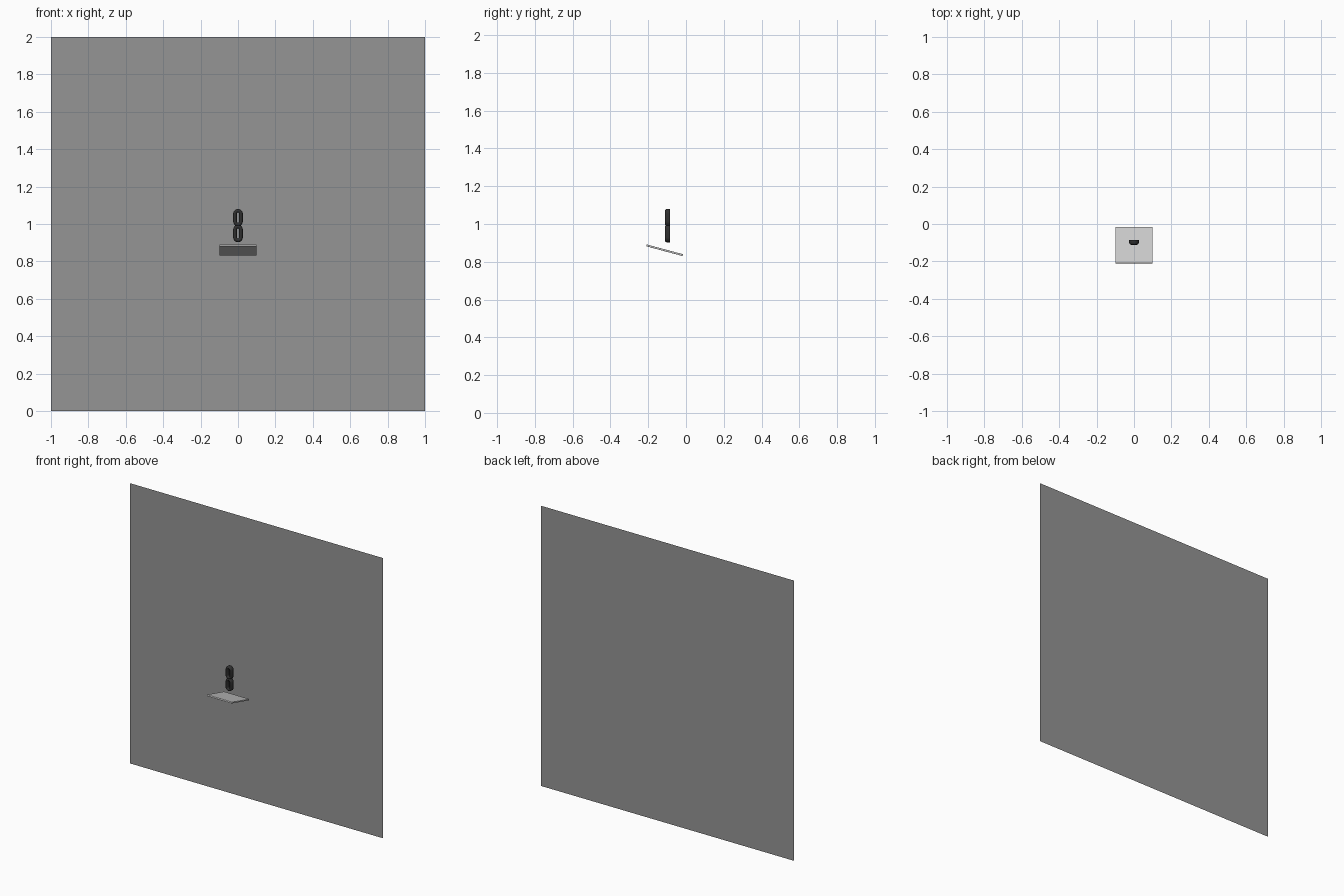
import bpy, bmesh
from math import sin, cos, pi, radians

if "Cube" in bpy.data.objects:
    bpy.data.objects.remove(bpy.data.objects["Cube"])


def colour(ob, name, v):
    mat = bpy.data.materials.new(name)
    mat.diffuse_color = (v, v, v, 1)
    mat.use_nodes = True
    mat.node_tree.nodes["Principled BSDF"].inputs["Base Color"].default_value = mat.diffuse_color
    ob.data.materials.append(mat)


# Zero-thickness backdrop wall
bpy.ops.mesh.primitive_plane_add(size=2, location=(0, 0.21, 1), rotation=(pi / 2, 0, 0))
wall = bpy.context.object
wall.name = "wall"
colour(wall, "wall_grey", 0.3)

# Thin shelf plate, front edge tipped up, with softened edges
bpy.ops.mesh.primitive_cube_add(size=1, location=(0, -0.113, 0.861), rotation=(radians(-15), 0, 0))
plate = bpy.context.object
plate.name = "tilted_plate"
plate.scale = (0.2, 0.2, 0.01)
bpy.ops.object.transform_apply(location=False, rotation=False, scale=True)
bevel = plate.modifiers.new("soft_edges", 'BEVEL')
bevel.width = 0.002
bevel.segments = 2


# Oblong ring with a flat back and rounded front
def oblong_ring(name, zc, outer=0.026, half_h=0.0465, band=0.02, back=-0.086, depth=0.025, n=10):
    profile = [(0, back)]
    for i in range(9):
        t = pi * i / 8
        profile.append((band / 2 * (1 - cos(t)), back - 0.01 - (depth - 0.01) * sin(t)))
    profile.append((band, back))
    bm = bmesh.new()
    rings = []
    for side in (1, -1):
        for i in range(n + 1):
            a = pi * i / n + (0 if side == 1 else pi)
            rings.append([bm.verts.new(((outer - d) * cos(a), y,
                          zc + side * (half_h - outer) + (outer - d) * sin(a)))
                          for d, y in profile])
    m = len(profile)
    for i, ring in enumerate(rings):
        nxt = rings[(i + 1) % len(rings)]
        for j in range(m):
            k = (j + 1) % m
            bm.faces.new((ring[j], ring[k], nxt[k], nxt[j]))
    bmesh.ops.recalc_face_normals(bm, faces=bm.faces)
    me = bpy.data.meshes.new(name)
    bm.to_mesh(me)
    bm.free()
    ob = bpy.data.objects.new(name, me)
    bpy.context.collection.objects.link(ob)
    colour(ob, name + "_dark", 0.03)
    bpy.ops.object.select_all(action='DESELECT')
    bpy.context.view_layer.objects.active = ob
    ob.select_set(True)
    bpy.ops.object.shade_smooth_by_angle(angle=radians(35))


# Two stacked rings
oblong_ring("upper_ring", 1.034)
oblong_ring("lower_ring", 0.949)
